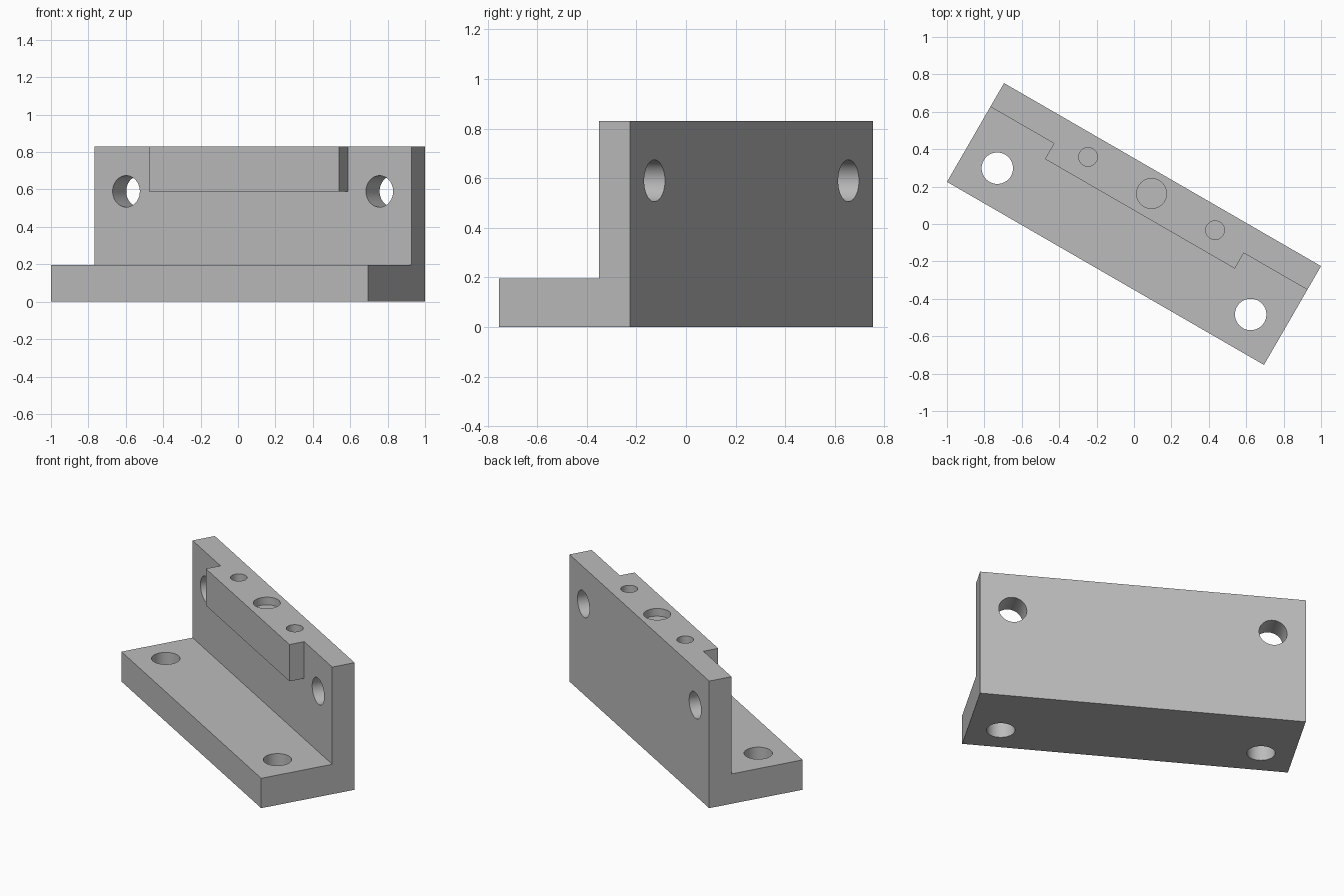
import bpy
import bmesh
from math import radians
from mathutils import Matrix, Vector

cube = bpy.data.objects.get("Cube")
if cube:
    bpy.data.objects.remove(cube, do_unlink=True)

# Overall sizes in the bracket's own frame, before it is turned
LENGTH, DEPTH = 1.957, 0.61
BASE_H, WALL_H = 0.195, 0.83
BACK = DEPTH / 2
WALL_FRONT = BACK - 0.146
PAD_FRONT, PAD_HALF, PAD_Z = 0.063, 0.586, 0.59
HOLE_X, HOLE_R = 0.782, 0.084
TURN = Matrix.Rotation(radians(-30), 4, "Z")

grey = bpy.data.materials.new("plain_grey")
grey.use_nodes = True
colour = (0.5, 0.5, 0.5, 1)
grey.diffuse_color = colour
grey.node_tree.nodes["Principled BSDF"].inputs["Base Color"].default_value = colour


def finish(name, bm):
    bmesh.ops.recalc_face_normals(bm, faces=bm.faces)
    mesh = bpy.data.meshes.new(name)
    bm.to_mesh(mesh)
    bm.free()
    mesh.materials.append(grey)
    obj = bpy.data.objects.new(name, mesh)
    bpy.context.collection.objects.link(obj)
    obj.matrix_world = TURN
    return obj


def extrude_profile(name, points, offset):
    """Solid made by sweeping a flat outline along an offset."""
    bm = bmesh.new()
    face = bm.faces.new([bm.verts.new(p) for p in points])
    result = bmesh.ops.extrude_face_region(bm, geom=[face])
    moved = [v for v in result["geom"] if isinstance(v, bmesh.types.BMVert)]
    bmesh.ops.translate(bm, verts=moved, vec=offset)
    if face.is_valid and not any(len(e.link_faces) == 2 for e in face.edges):
        bm.faces.new(face.verts)
    return finish(name, bm)


def cylinder(name, centre, radius, depth, axis="Z"):
    """Drill used to cut a round hole."""
    bm = bmesh.new()
    spin = Matrix.Rotation(radians(90), 4, "X") if axis == "Y" else Matrix()
    bmesh.ops.create_cone(bm, cap_ends=True, segments=64, radius1=radius,
                          radius2=radius, depth=depth,
                          matrix=Matrix.Translation(Vector(centre)) @ spin)
    return finish(name, bm)


def combine(target, tool, operation):
    mod = target.modifiers.new(tool.name, "BOOLEAN")
    mod.operation, mod.solver, mod.object = operation, "EXACT", tool
    bpy.context.view_layer.update()
    bpy.context.view_layer.objects.active = target
    bpy.ops.object.modifier_apply(modifier=mod.name)
    bpy.data.objects.remove(tool, do_unlink=True)


# L-shaped body
outline = [(-BACK, 0), (BACK, 0), (BACK, WALL_H), (WALL_FRONT, WALL_H),
           (WALL_FRONT, BASE_H), (-BACK, BASE_H)]
bracket = extrude_profile("angle_bracket",
                          [(-LENGTH / 2, y, z) for y, z in outline],
                          (LENGTH, 0, 0))

# Raised pad along the top of the wall, sunk into it for a clean union
pad_back = WALL_FRONT + 0.05
pad = extrude_profile("top_pad",
                      [(-PAD_HALF, PAD_FRONT, PAD_Z), (-PAD_HALF, pad_back, PAD_Z),
                       (-PAD_HALF, pad_back, WALL_H), (-PAD_HALF, PAD_FRONT, WALL_H)],
                      (2 * PAD_HALF, 0, 0))
combine(bracket, pad, "UNION")

# Mounting holes through base and wall, and blind holes in the top
drills = []
for side in (-1, 1):
    drills.append(cylinder("base_drill", (side * HOLE_X, -0.107, 0.1), HOLE_R, 0.4))
    drills.append(cylinder("wall_drill", (side * HOLE_X, 0.23, PAD_Z), HOLE_R, 0.3, "Y"))
    drills.append(cylinder("pin_drill", (side * 0.392, 0.188, WALL_H), 0.05, 0.4))
drills.append(cylinder("magnet_drill", (0, 0.188, WALL_H), 0.08, 0.1))
for drill in drills:
    combine(bracket, drill, "DIFFERENCE")

# Smooth hole walls, crisp edges elsewhere
bpy.ops.object.select_all(action="DESELECT")
bracket.select_set(True)
bpy.context.view_layer.objects.active = bracket
bpy.ops.object.shade_smooth_by_angle(angle=radians(30))
